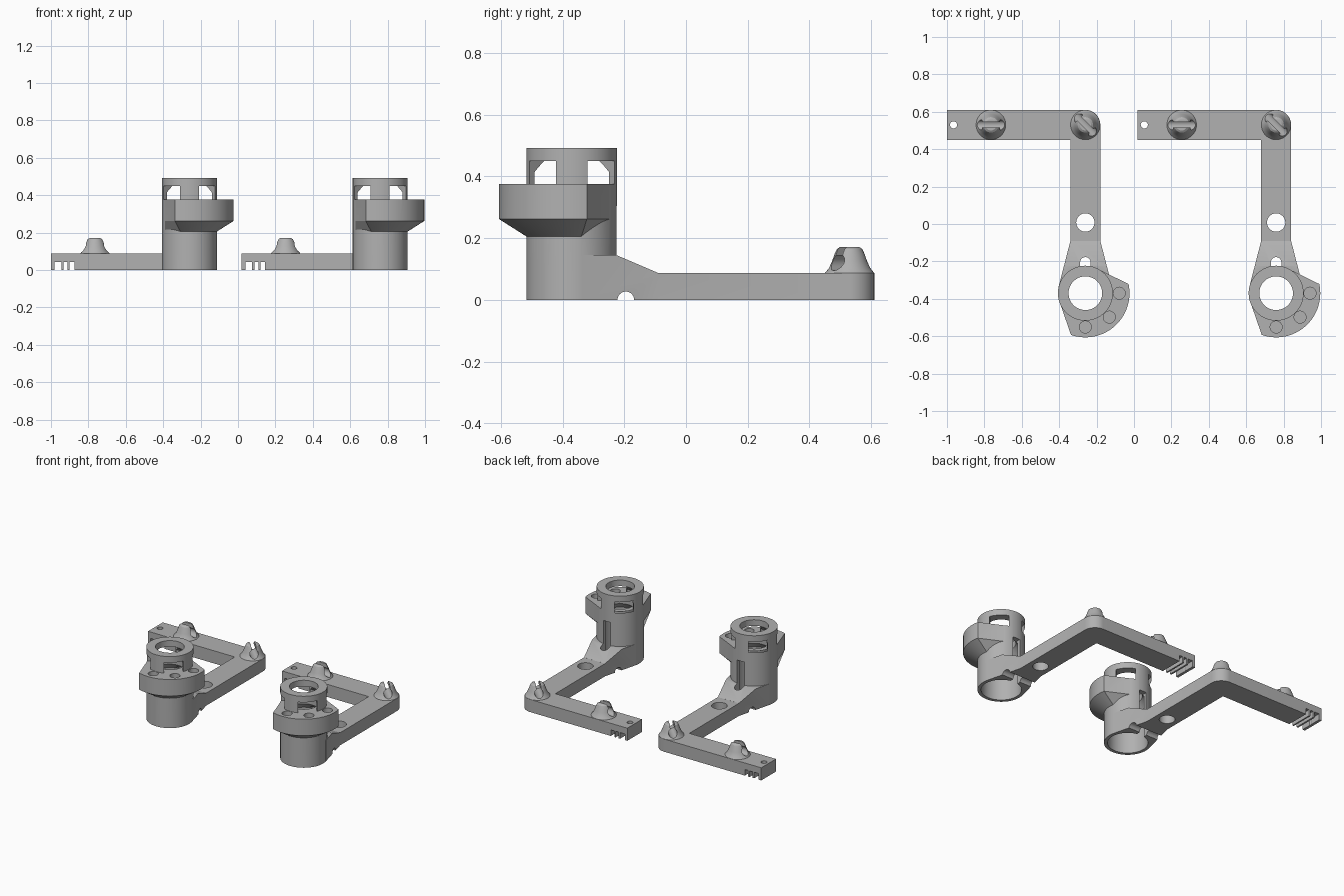
import bpy, bmesh, math
from mathutils import Matrix, Vector

if "Cube" in bpy.data.objects:
    bpy.data.objects.remove(bpy.data.objects["Cube"])

grey = bpy.data.materials.new("plain grey")
grey.diffuse_color = (0.44, 0.44, 0.44, 1)
grey.use_nodes = True
grey.node_tree.nodes["Principled BSDF"].inputs["Base Color"].default_value = grey.diffuse_color
CX, TY, KY = -0.26, -0.37, 0.53      # arm axis x, tower y, rear arm y
PITCH = 1.02                         # distance between the two brackets


def finish(name, bm):
    bmesh.ops.remove_doubles(bm, verts=bm.verts, dist=1e-5)
    bmesh.ops.recalc_face_normals(bm, faces=bm.faces)
    me = bpy.data.meshes.new(name)
    bm.to_mesh(me)
    bm.free()
    me.materials.append(grey)
    ob = bpy.data.objects.new(name, me)
    bpy.context.collection.objects.link(ob)
    return ob


def loft(name, lower, upper):
    """Solid between two matching rings of 3D points."""
    bm = bmesh.new()
    a = [bm.verts.new(p) for p in lower]
    b = [bm.verts.new(p) for p in upper]
    n = len(a)
    bm.faces.new(a)
    bm.faces.new(b)
    for i in range(n):
        j = (i + 1) % n
        bm.faces.new((a[i], a[j], b[j], b[i]))
    return finish(name, bm)


def prism(name, pts, z0, z1):
    return loft(name, [(x, y, z0) for x, y in pts], [(x, y, z1) for x, y in pts])


def lathe(name, profile, x, y, n=64):
    """Solid of revolution about a vertical axis; profile is (radius, z)."""
    bm = bmesh.new()
    rings = [[bm.verts.new((x + r * math.cos(2 * math.pi * i / n),
                            y + r * math.sin(2 * math.pi * i / n), z))
              for i in range(n)] for r, z in profile]
    bm.faces.new(rings[0])
    bm.faces.new(rings[-1])
    for a, b in zip(rings, rings[1:]):
        for i in range(n):
            j = (i + 1) % n
            bm.faces.new((a[i], a[j], b[j], b[i]))
    return finish(name, bm)


def box(name, centre, size, turn=0):
    bm = bmesh.new()
    bmesh.ops.create_cube(bm, size=1, matrix=Matrix.Translation(centre)
                          @ Matrix.Rotation(turn, 4, 'Z') @ Matrix.Diagonal((*size, 1)))
    return finish(name, bm)


def rod(name, centre, r, length, turn=0):
    """Horizontal cylinder along local x."""
    bm = bmesh.new()
    bmesh.ops.create_cone(bm, cap_ends=True, segments=32, radius1=r, radius2=r, depth=length,
                          matrix=Matrix.Translation(centre) @ Matrix.Rotation(turn, 4, 'Z')
                          @ Matrix.Rotation(math.pi / 2, 4, 'Y'))
    return finish(name, bm)


def combine(target, others, op):
    for o in others:
        m = target.modifiers.new("b", 'BOOLEAN')
        m.operation, m.object, m.solver = op, o, 'EXACT'
        dg = bpy.context.evaluated_depsgraph_get()
        me = bpy.data.meshes.new_from_object(target.evaluated_get(dg))
        target.modifiers.clear()
        target.data = me
        bpy.data.objects.remove(o)


def arc(x, y, r, a0, a1, n):
    return [(x + r * math.cos(math.radians(a0 + (a1 - a0) * i / n)),
             y + r * math.sin(math.radians(a0 + (a1 - a0) * i / n))) for i in range(n + 1)]


# L-shaped arm with a rounded corner
body = prism("bracket", [(-1, 0.45), (-0.34, 0.45), (-0.34, -0.2), (-0.18, -0.2)]
             + arc(CX, KY, 0.08, 0, 90, 16) + [(-1, 0.61)], 0, 0.087)

# Widening foot that ramps up to the tower
foot = prism("foot", [(CX - 0.08, -0.09), (CX - 0.143, -0.335), (CX - 0.10, TY),
                      (CX + 0.10, TY), (CX + 0.143, -0.335), (CX + 0.08, -0.09)], 0, 0.145)
bm = bmesh.new()
side = [(-0.08, 0.2), (-0.08, 0.083), (-0.225, 0.145), (-0.225, 0.2)]
for x in (-0.6, 0.1):
    bm.faces.new([bm.verts.new((x, y, z)) for y, z in side])
bm.verts.ensure_lookup_table()
for i in range(4):
    j = (i + 1) % 4
    bm.faces.new([bm.verts[k] for k in (i, j, j + 4, i + 4)])
combine(foot, [finish("ramp_cut", bm)], 'DIFFERENCE')

# Tower and sector-shaped flange tapering down onto it
tower = lathe("tower", [(0.147, 0), (0.147, 0.492)], CX, TY)
sector = arc(CX, TY, 0.236, -109, 12, 32)
top = sector + arc(CX, TY, 0.146, 60, 195, 24)
low = arc(CX, TY, 0.146, -109, 12, 32) + arc(CX, TY, 0.146, 60, 195, 24)
skirt = loft("skirt", [(x, y, 0.205) for x, y in low], [(x, y, 0.262) for x, y in top])
flange = prism("flange", top, 0.262, 0.376)
combine(body, [foot, tower, skirt, flange], 'UNION')

# Bore, collar windows, back slot and wire groove
cuts = [lathe("bore", [(0.125, -0.02), (0.125, 0.29), (0.09, 0.33), (0.09, 0.52)], CX, TY),
        lathe("chamber", [(0.125, 0.376), (0.125, 0.415), (0.088, 0.452)], CX, TY),
        box("slot", (CX, -0.25, 0.14), (0.056, 0.09, 0.33)),
        lathe("slot_end", [(0.028, -0.02), (0.028, 0.25)], CX, -0.205, 24),
        rod("groove", (CX, -0.195, 0), 0.027, 0.4)]
for a in (45, 135):
    cuts.append(box("window", (CX, TY, 0.413), (0.5, 0.122, 0.074), math.radians(a)))
# Flange sockets
for a in (0, -45, -90):
    t = math.radians(a)
    cuts.append(lathe("socket", [(0.032, 0.27), (0.032, 0.4)],
                      CX + 0.181 * math.cos(t), TY + 0.181 * math.sin(t), 32))
# Arm holes and comb slots at the free end
cuts.append(lathe("arm_hole", [(0.049, -0.02), (0.049, 0.2)], CX, 0.008, 40))
cuts.append(lathe("end_hole", [(0.019, -0.02), (0.019, 0.2)], -0.965, KY, 24))
for x, w in ((-0.963, 0.036), (-0.922, 0.022), (-0.888, 0.026)):
    cuts.append(box("comb", (x, KY, 0.012), (w, 0.3, 0.06)))
combine(body, cuts, 'DIFFERENCE')


# Slotted conical posts
def post(name, x, turn):
    ob = lathe(name, [(0.08, 0.08), (0.079, 0.088), (0.067, 0.103), (0.057, 0.125), (0.048, 0.15),
                      (0.041, 0.165), (0.03, 0.172)], x, KY, 48)
    combine(ob, [box("split", (x, KY, 0.16), (0.3, 0.03, 0.09), turn),
                 rod("channel", (x, KY, 0.122), 0.027, 0.3, turn)], 'DIFFERENCE')
    return ob


parts = [body, post("middle_post", -0.765, 0), post("corner_post", CX, math.radians(-45))]

# Smooth curved walls, then repeat the bracket to the right
bpy.ops.object.select_all(action='DESELECT')
for o in parts:
    o.select_set(True)
bpy.context.view_layer.objects.active = body
bpy.ops.object.shade_smooth_by_angle(angle=math.radians(25))
for o in parts:
    twin = o.copy()
    twin.name = "right_" + o.name
    twin.location.x = PITCH
    bpy.context.collection.objects.link(twin)
    o.name = "left_" + o.name
